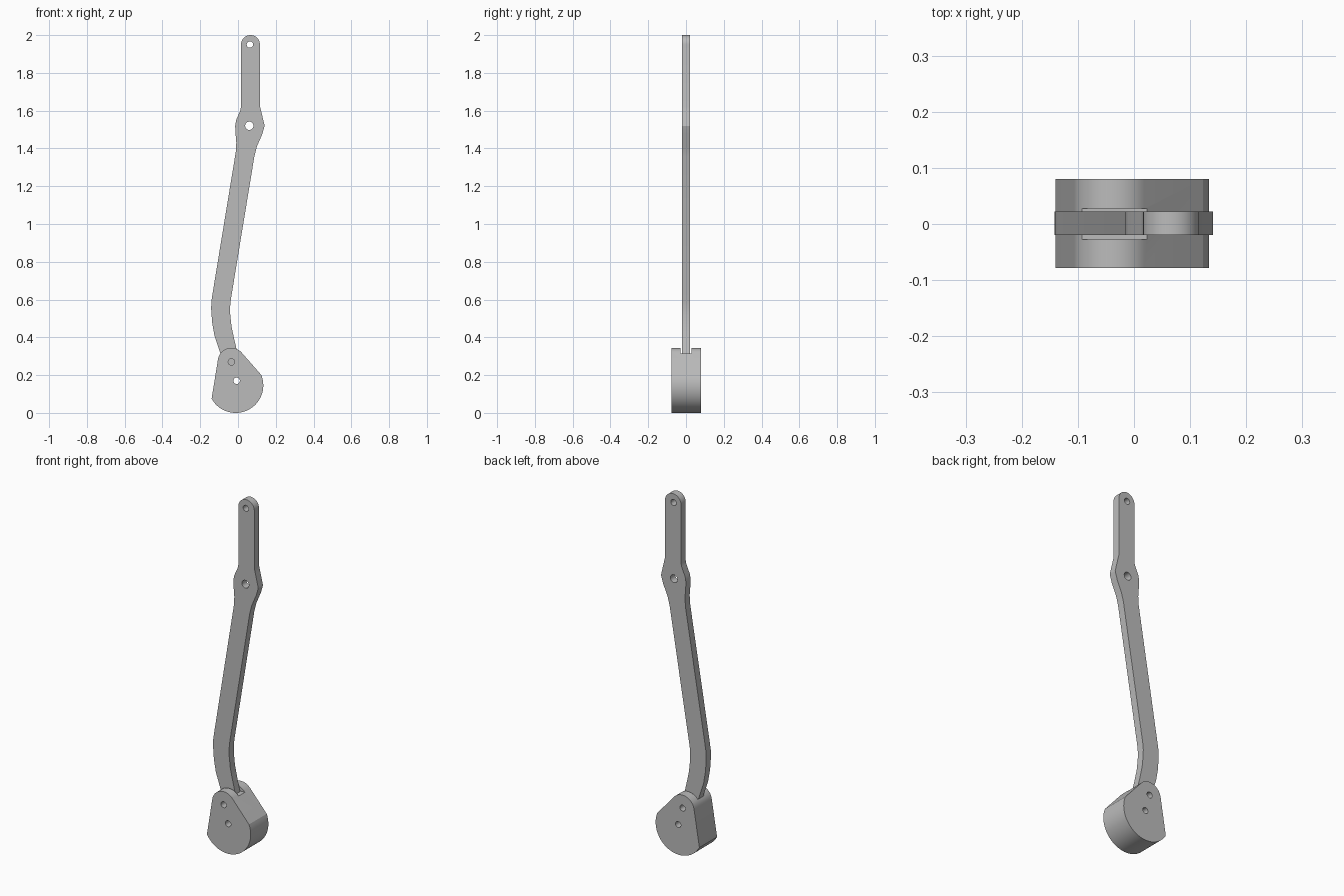
import bpy, bmesh
from math import cos, sin, radians
from mathutils import Matrix, Vector

if "Cube" in bpy.data.objects:
    bpy.data.objects.remove(bpy.data.objects["Cube"])

grey = bpy.data.materials.new("plain grey")
grey.use_nodes = True
colour = (0.5, 0.5, 0.5, 1)
grey.diffuse_color = colour
grey.node_tree.nodes["Principled BSDF"].inputs["Base Color"].default_value = colour


def arc(x, z, r, start, end, steps):
    """Points on an arc in the x-z plane, angles in degrees."""
    angles = [radians(start + (end - start) * i / steps) for i in range(steps + 1)]
    return [(x + r * cos(a), z + r * sin(a)) for a in angles]


def plate(name, outline, y0, y1):
    """Extrude an x-z outline from y0 to y1."""
    bm = bmesh.new()
    face = bm.faces.new([bm.verts.new((x, y0, z)) for x, z in outline])
    made = bmesh.ops.extrude_face_region(bm, geom=[face])["geom"]
    verts = [v for v in made if isinstance(v, bmesh.types.BMVert)]
    bmesh.ops.translate(bm, verts=verts, vec=(0, y1 - y0, 0))
    bmesh.ops.recalc_face_normals(bm, faces=bm.faces)
    mesh = bpy.data.meshes.new(name)
    bm.to_mesh(mesh)
    bm.free()
    mesh.materials.append(grey)
    obj = bpy.data.objects.new(name, mesh)
    bpy.context.collection.objects.link(obj)
    return obj


def select_only(obj):
    bpy.ops.object.select_all(action='DESELECT')
    obj.select_set(True)
    bpy.context.view_layer.objects.active = obj


def cut(obj, outline, y0, y1):
    """Subtract an extruded outline and discard the cutter."""
    cutter = plate("cutter", outline, y0, y1)
    cutter.hide_render = True
    mod = obj.modifiers.new("cut", 'BOOLEAN')
    mod.operation = 'DIFFERENCE'
    mod.solver = 'EXACT'
    mod.object = cutter
    select_only(obj)
    bpy.ops.object.modifier_apply(modifier=mod.name)
    bpy.data.objects.remove(cutter)


def drill(obj, x, z, r, y0=-0.2, y1=0.2):
    cut(obj, arc(x, z, r, 0, 345, 23), y0, y1)


# Lever arm: rounded tip, pivot boss, slanted shank, curved foot
cap = arc(0.066, 1.95, 0.05, 0, 180, 16)
left_side = [(0.016, 1.62), (0.012, 1.60), (-0.01, 1.55), (-0.015, 1.52),
             (-0.013, 1.48), (-0.009, 1.43), (-0.012, 1.38), (-0.135, 0.63),
             (-0.141, 0.59), (-0.142, 0.55), (-0.137, 0.48), (-0.125, 0.41),
             (-0.09, 0.305)]
right_side = [(0.0, 0.305), (-0.02, 0.39), (-0.034, 0.455), (-0.041, 0.52),
              (-0.042, 0.56), (-0.038, 0.60), (0.087, 1.36), (0.1, 1.41),
              (0.128, 1.475), (0.141, 1.52), (0.122, 1.60), (0.116, 1.625)]
arm = plate("lever_arm", cap + left_side + right_side, -0.02, 0.022)
drill(arm, 0.063, 1.95, 0.017)
drill(arm, 0.06, 1.52, 0.022)

# Counterweight: round belly narrowing to a round top
belly = arc(-0.012, 0.146, 0.146, -151, 22, 40)
crown = arc(-0.035, 0.272, 0.072, 42, 172, 20)
weight = plate("counterweight", belly + crown, -0.078, 0.08)

# Slot for the arm, through bore and blind pin holes
cut(weight, [(-0.3, 0.315), (0.3, 0.315), (0.3, 0.5), (-0.3, 0.5)], -0.028, 0.028)
drill(weight, -0.007, 0.17, 0.017)
drill(weight, -0.035, 0.27, 0.017, -0.2, -0.028)
drill(weight, -0.035, 0.27, 0.017, 0.028, 0.2)

for obj in (arm, weight):
    select_only(obj)
    bpy.ops.object.shade_smooth_by_angle(angle=radians(20))
